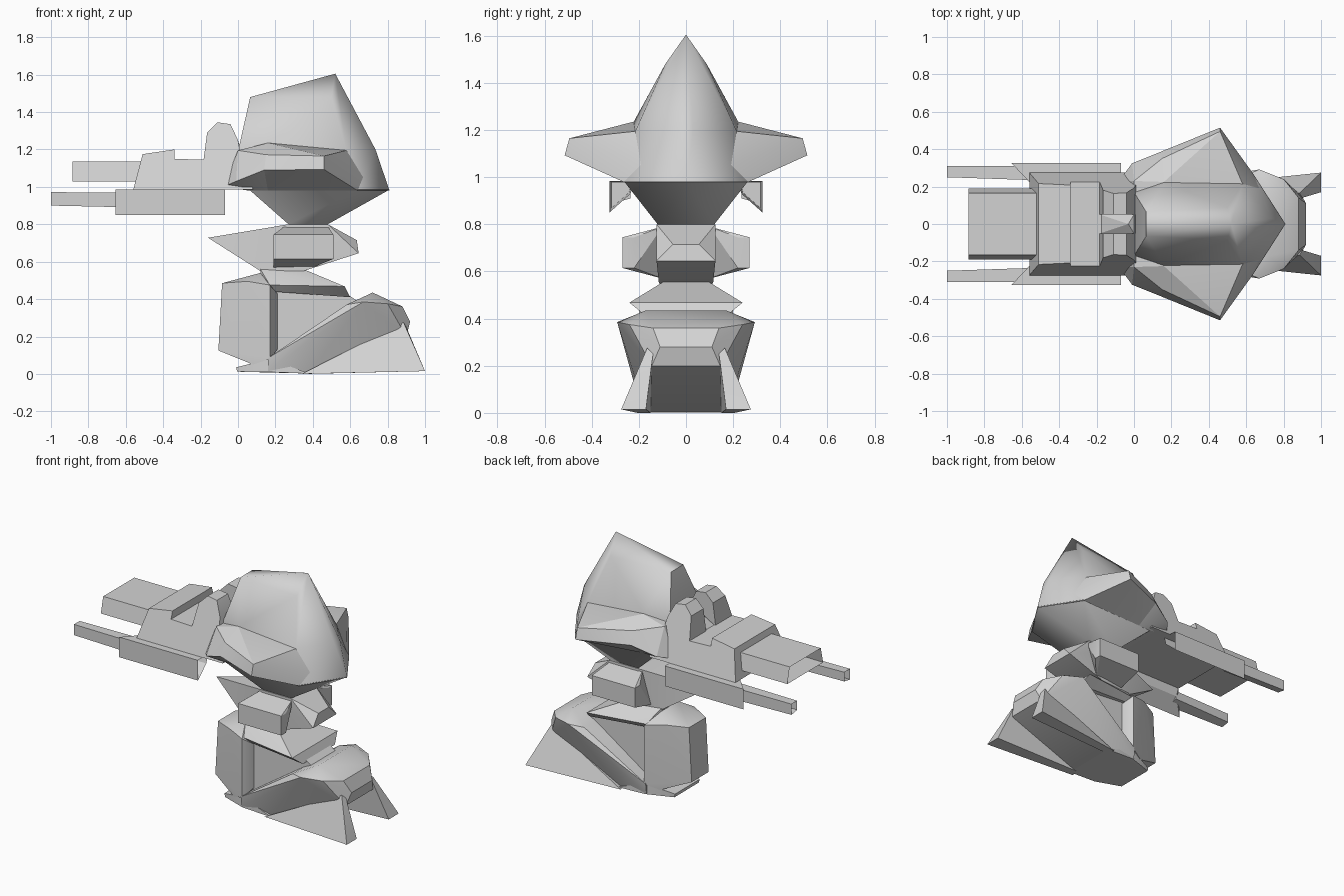
import bpy, bmesh, math

cube = bpy.data.objects.get("Cube")
if cube:
    bpy.data.objects.remove(cube, do_unlink=True)

grey = bpy.data.materials.new("plain_grey")
grey.use_nodes = True
grey.diffuse_color = (0.65, 0.65, 0.65, 1)
grey.node_tree.nodes["Principled BSDF"].inputs["Base Color"].default_value = (0.65, 0.65, 0.65, 1)


def finish(name, bm, angle=20):
    bmesh.ops.recalc_face_normals(bm, faces=bm.faces[:])
    me = bpy.data.meshes.new(name)
    bm.to_mesh(me)
    bm.free()
    me.materials.append(grey)
    ob = bpy.data.objects.new(name, me)
    bpy.context.collection.objects.link(ob)
    bpy.ops.object.select_all(action='DESELECT')
    ob.select_set(True)
    bpy.context.view_layer.objects.active = ob
    bpy.ops.object.shade_smooth_by_angle(angle=math.radians(angle))


def hull(name, pts, both=True, hollow=None, angle=20):
    """Faceted solid around points; both=True mirrors them in y first.
    hollow=(end, wall, depth) sinks the face at the -x or +x end."""
    all_pts = set(pts)
    if both:
        all_pts |= {(x, -y, z) for x, y, z in pts}
    bm = bmesh.new()
    for p in sorted(all_pts):
        bm.verts.new(p)
    bmesh.ops.convex_hull(bm, input=bm.verts[:])
    loose = [v for v in bm.verts if not v.link_faces]
    bmesh.ops.delete(bm, geom=loose, context='VERTS')
    bmesh.ops.recalc_face_normals(bm, faces=bm.faces[:])
    bm.normal_update()
    if hollow:
        end, wall, depth = hollow
        cap = [f for f in bm.faces if f.normal.x * end > 0.999]
        bmesh.ops.inset_region(bm, faces=cap, thickness=wall, use_even_offset=True)
        verts = list({v for f in cap for v in f.verts})
        bmesh.ops.translate(bm, verts=verts, vec=(-end * depth, 0, 0))
    finish(name, bm, angle)


def pair(name, pts, **kw):
    for side, s in (("back", 1), ("front", -1)):
        hull(f"{name}_{side}", [(x, s * y, z) for x, y, z in pts], both=False, **kw)


def box(x0, x1, y0, y1, z0, z1):
    return [(x, y, z) for x in (x0, x1) for y in (y0, y1) for z in (z0, z1)]


def profile(name, xz, width, inner=None):
    """Side profile extruded in y, its width tapering with height."""
    bm = bmesh.new()
    a = [bm.verts.new((x, width(z), z)) for x, z in xz]
    b = [bm.verts.new((x, -width(z) if inner is None else inner, z)) for x, z in xz]
    bm.faces.new(a)
    bm.faces.new(b[::-1])
    n = len(xz)
    for i in range(n):
        j = (i + 1) % n
        bm.faces.new((a[i], b[i], b[j], a[j]))
    finish(name, bm)


# Head: tall shell with a peaked roof
hull("head_shell", [
    (0.52, 0, 1.605), (0.50, 0.088, 1.48), (0.065, 0.065, 1.48), (0.0, 0.17, 1.19),
    (0.16, 0.222, 1.235), (0.58, 0.215, 1.195), (0.735, 0.03, 1.20),
    (0.81, 0, 0.98), (0.64, 0.265, 0.98), (0.0, 0.17, 1.0)], angle=60)
# Flared skirt: short front section, then the wide wings
skirt_mid = [(0.16, 0.225, 1.235), (0.15, 0.35, 1.172), (0.14, 0.385, 1.09), (0.16, 0.24, 0.98)]
hull("skirt_nose", skirt_mid + [
    (0.0, 0.23, 1.195), (-0.01, 0.325, 1.03), (-0.08, 0.23, 1.0), (0.06, 0.24, 0.98)])
hull("skirt_wings", skirt_mid + [
    (0.58, 0.215, 1.195), (0.46, 0.495, 1.165), (0.46, 0.515, 1.093),
    (0.64, 0.265, 0.98), (0.80, 0, 0.98)])
# Tapered underside
hull("head_base", [
    (0.81, 0, 0.985), (0.64, 0.265, 0.985), (0.06, 0.24, 0.985),
    (0.27, 0.12, 0.80), (0.48, 0.12, 0.80)], angle=50)


# Gun housing and the two rounded humps on it
def taper(z):
    return 0.275 - 0.31 * (z - 0.985)


profile("gun_body", [(-0.56, 0.985), (-0.51, 1.175), (-0.34, 1.20), (-0.34, 1.15),
                     (-0.18, 1.145), (0.05, 1.145), (0.08, 0.985)], taper)
hump = [(-0.19, 1.10), (-0.165, 1.29), (-0.11, 1.345), (-0.04, 1.335), (0.0, 1.25), (0.03, 1.10)]
for side, s in (("back", 1), ("front", -1)):
    profile(f"hump_{side}", hump, lambda z: s * taper(z), inner=s * 0.05)
hull("hump_wedge", [(-0.18, 0.05, 1.14), (-0.03, 0, 1.27), (0.0, 0.05, 1.25),
                    (0.03, 0.05, 1.14)])

# Wide central barrel, open at the muzzle
hull("main_barrel", [(x, y, z) for x in (-0.885, -0.48)
                     for y, z in ((0.19, 1.03), (0.165, 1.135))], hollow=(-1, 0.018, 0.3))

# Side rails, open at the rear, with thin barrels
pair("rail", [(-0.655, 0.325, 0.985), (-0.655, 0.325, 0.85), (-0.555, 0.22, 0.985),
              (-0.555, 0.235, 0.93), (-0.07, 0.325, 0.985), (-0.07, 0.325, 0.85),
              (-0.07, 0.22, 0.985), (-0.07, 0.235, 0.93)], hollow=(1, 0.008, 0.45))
pair("rail_barrel", [(-1, 0.25, 0.91), (-1, 0.31, 0.90), (-1, 0.31, 0.972), (-1, 0.25, 0.972),
                     (-0.55, 0.235, 0.91), (-0.55, 0.31, 0.89), (-0.55, 0.31, 0.968),
                     (-0.55, 0.235, 0.968)], hollow=(-1, 0.01, 0.3))

# Neck joint: pointed prow, core and side blocks
hull("neck_core", [
    (0.27, 0.125, 0.80), (0.48, 0.125, 0.80), (-0.16, 0, 0.728), (0.12, 0.09, 0.55),
    (0.35, 0.115, 0.55), (0.635, 0.055, 0.715), (0.645, 0.125, 0.645)])
pair("neck_block", box(0.19, 0.51, 0.22, 0.27, 0.615, 0.745)
     + [(0.25, 0.1, 0.79), (0.48, 0.1, 0.79), (0.19, 0.1, 0.57), (0.40, 0.1, 0.57)])

# Waist plate over the leg
hull("waist_plate", [
    (0.12, 0.09, 0.56), (0.35, 0.09, 0.56), (0.12, 0.09, 0.52), (0.35, 0.09, 0.52),
    (0.17, 0.18, 0.475), (0.57, 0.24, 0.468), (0.60, 0.17, 0.41), (0.19, 0.15, 0.44)])

# Leg: shin block, recessed core, slanted rear brace
hull("shin", [
    (-0.085, 0.09, 0.485), (-0.105, 0.09, 0.125), (0.05, 0.16, 0.495), (0.17, 0.20, 0.475),
    (0.12, 0.09, 0.54), (0.17, 0.20, 0.08), (0.08, 0.16, 0.05), (0.21, 0.14, 0.43),
    (0.21, 0.14, 0.13)], angle=35)
hull("leg_core", [(0.15, 0.13, 0.46), (0.58, 0.13, 0.43), (0.68, 0.13, 0.36),
                  (0.45, 0.13, 0.1), (0.15, 0.13, 0.05)])
hull("rear_brace", [
    (0.16, 0.20, 0.085), (0.16, 0.19, 0.015), (0.38, 0.17, 0.005), (0.58, 0.25, 0.37),
    (0.72, 0.17, 0.435), (0.67, 0.292, 0.385), (0.80, 0.24, 0.375), (0.88, 0.14, 0.36),
    (0.92, 0.11, 0.28), (0.90, 0.145, 0.20)], angle=35)

# Foot: toe plate and splayed heel fins
hull("toe_plate", [(-0.01, 0.13, 0.035), (-0.005, 0.13, 0.012), (0.09, 0.15, 0.05),
                   (0.17, 0.19, 0.08), (0.17, 0.19, 0.01), (0.38, 0.19, 0.002)])
pair("heel_fin", [(0.34, 0.205, 0.0), (0.36, 0.15, 0.0), (1.0, 0.275, 0.015), (1.0, 0.17, 0.015),
                  (0.885, 0.165, 0.275), (0.90, 0.14, 0.25), (0.91, 0.15, 0.20)])
